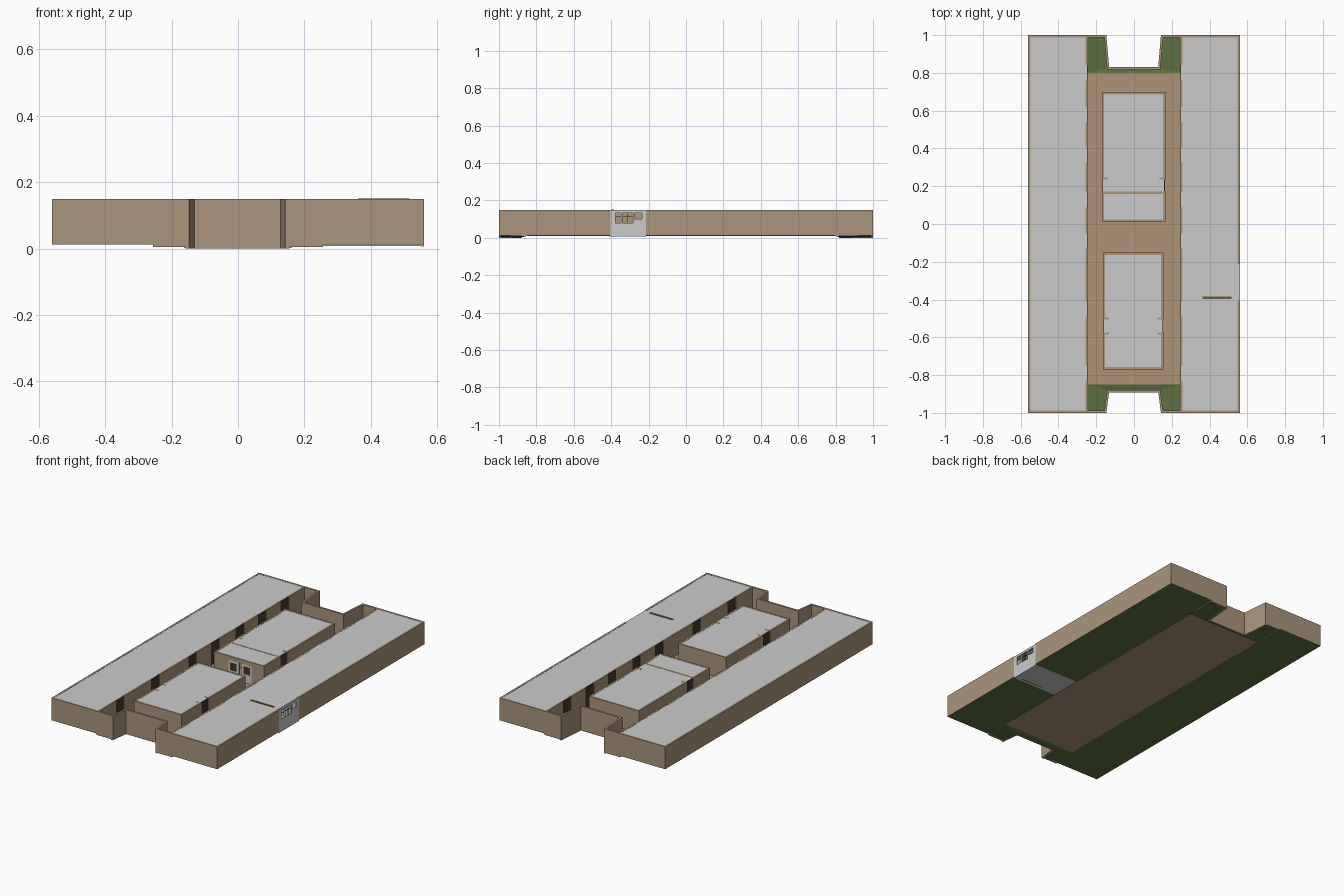
import bpy, bmesh
from mathutils import Vector

if "Cube" in bpy.data.objects:
    bpy.data.objects.remove(bpy.data.objects["Cube"])

Z0, Z1, T = 0.012, 0.149, 0.012


def mat(name, r, g, b):
    m = bpy.data.materials.new(name)
    m.diffuse_color = (r, g, b, 1)
    m.use_nodes = True
    m.node_tree.nodes["Principled BSDF"].inputs["Base Color"].default_value = m.diffuse_color
    return m


TAN = mat("tan_wall", 0.40, 0.30, 0.20)
SAND = mat("sand_paving", 0.42, 0.29, 0.18)
GREEN = mat("grass", 0.11, 0.16, 0.05)
DARK = mat("dark_door", 0.06, 0.035, 0.02)
BROWN = mat("brown_board", 0.16, 0.10, 0.05)
LIGHT = mat("light_grey", 0.60, 0.60, 0.62)


def finish(bm, name, material=None):
    bmesh.ops.recalc_face_normals(bm, faces=bm.faces)
    me = bpy.data.meshes.new(name)
    bm.to_mesh(me)
    bm.free()
    ob = bpy.data.objects.new(name, me)
    bpy.context.collection.objects.link(ob)
    if material:
        me.materials.append(material)
    return ob


def prism(bm, pts, z0, z1):
    lo = [bm.verts.new((x, y, z0)) for x, y in pts]
    hi = [bm.verts.new((x, y, z1)) for x, y in pts]
    bm.faces.new(lo[::-1])
    bm.faces.new(hi)
    n = len(pts)
    for i in range(n):
        j = (i + 1) % n
        bm.faces.new((lo[i], lo[j], hi[j], hi[i]))


def rect(bm, x0, x1, y0, y1, z0, z1):
    prism(bm, [(x0, y0), (x1, y0), (x1, y1), (x0, y1)], z0, z1)


def wall(bm, p, q, z0=Z0, z1=Z1):
    # straight wall centred on the line p-q
    p, q = Vector(p), Vector(q)
    d = (q - p).normalized() * T / 2
    n = Vector((-d.y, d.x))
    p, q = p - d, q + d
    prism(bm, [p + n, p - n, q - n, q + n], z0, z1)


def side_wall(bm, x, y0, y1, gaps):
    # wall along y, broken by door gaps
    edges = [y0] + [v for g in sorted(gaps) for v in g] + [y1]
    for a, b in zip(edges[::2], edges[1::2]):
        rect(bm, x - T / 2, x + T / 2, a, b, Z0, Z1)


def roof(name, x0, x1, y0, y1):
    bm = bmesh.new()
    rect(bm, x0, x1, y0, y1, Z1 - 0.005, Z1 - 0.001)
    finish(bm, name)


# Grass: flat under the wings, dipping towards both end notches
bm = bmesh.new()
for s in (-1, 1):
    quads = [[(.25, -1, Z0), (.558, -1, Z0), (.558, 1, Z0), (.25, 1, Z0)]]
    for e, y_in, y_n in ((1, .80, .825), (-1, .85, .88)):
        quads.append([(.25, e, Z0), (.15, e, .004), (.135, e * y_n, .002), (.25, e * y_in, .010)])
        quads.append([(.25, e * y_in, .010), (.135, e * y_n, .002), (0, e * y_n, .002), (0, e * y_in, .010)])
    for q in quads:
        bm.faces.new([bm.verts.new((s * x, y, z)) for x, y, z in q])
finish(bm, "grass")

bpy.data.objects["grass"].data.materials.append(GREEN)

# Courtyard paving
bm = bmesh.new()
rect(bm, -.25, .25, -.85, .80, .010, .013)
finish(bm, "courtyard_paving", SAND)

# Long side wings with doors facing the courtyard
door_y = [-.79, -.45, -.09, .13, .365, .58, .80]
gaps = [(y - .04, y + .04) for y in door_y]
PANEL = (-.405, -.213)
doors = bmesh.new()
for s, label in ((-1, "left"), (1, "right")):
    bm = bmesh.new()
    side_wall(bm, s * .554, -1, 1, [PANEL] if s > 0 else [])
    side_wall(bm, s * .25, -1, 1, gaps)
    for y in (-.994, .994):
        wall(bm, (s * .25, y), (s * .554, y))
    finish(bm, label + "_wing_walls", TAN)
    roof(label + "_wing_roof", *sorted((s * .25, s * .554)), -.994, .994)
    for a, b in gaps:
        rect(doors, s * .25 - .003, s * .25 + .003, a, b, Z0, Z1 - .004)

# End walls folded inwards around the notches
bm = bmesh.new()
for e, y_n in ((1, .825), (-1, .885)):
    path = [(-.25, .994), (-.152, .994), (-.137, y_n), (.134, y_n), (.148, .994), (.25, .994)]
    for i, (a, b) in enumerate(zip(path, path[1:])):
        wall(bm, (a[0], e * a[1]), (b[0], e * b[1]), .004 if i in (0, 4) else 0)
finish(bm, "notch_walls", TAN)


# Courtyard buildings with paired side doors
def block(name, x0, x1, y0, y1, gap, stubs, front_gap=None):
    bm = bmesh.new()
    for x, s in ((x0, 1), (x1, -1)):
        side_wall(bm, x, y0, y1, [gap])
        for y in stubs:
            wall(bm, (x, y), (x + s * .02, y))
        rect(doors, x - .003, x + .003, *gap, Z0, Z1 - .004)
    wall(bm, (x0, y1), (x1, y1))
    if front_gap:
        wall(bm, (x0, y0), (front_gap[0], y0))
        wall(bm, (front_gap[1], y0), (x1, y0))
        rect(bm, *front_gap, y0 - T / 2, y0 + T / 2, .125, Z1)
        wall(bm, (x0, .165), (x1, .165))
    else:
        wall(bm, (x0, y0), (x1, y0))
    finish(bm, name + "_walls", TAN)
    roof(name + "_roof", x0, x1, y0, y1)


block("rear_block", -.164, .160, .018, .692, (.175, .235), [.241], (-.08, .09))
block("front_block", -.159, .150, -.764, -.157, (-.575, -.505), [-.58, -.5])
finish(doors, "courtyard_doors", DARK)

# Light double door with side frames on the rear block
bm = bmesh.new()
for x in (-.078, .012):
    rect(bm, x, x + .075, .014, .022, Z0, .125)
finish(bm, "entrance_double_door", LIGHT)
bm = bmesh.new()
for x in (-.062, .028):
    rect(bm, x, x + .043, .0125, .0145, .065, .11)
finish(bm, "entrance_door_panes", DARK)

# Light facade panel with three window openings
bm = bmesh.new()
X = (.551, .560)
y0, y1 = PANEL
rect(bm, *X, y0, y1, .006, .080)
rect(bm, *X, y0, y1, .133, .146)
for a, b in ((y0, -.378), (-.348, -.340), (-.284, -.276), (-.236, y1)):
    rect(bm, *X, a, b, .080, .133)
rect(bm, *X, -.276, -.236, .080, .100)
finish(bm, "window_facade", LIGHT)

# Window bars
bm = bmesh.new()
rect(bm, .553, .557, -.314, -.310, .080, .133)
rect(bm, .553, .557, -.378, -.284, .112, .115)
finish(bm, "window_bars", BROWN)

# Room behind the facade: floor, partitions and board
bm = bmesh.new()
rect(bm, .256, .551, y0, y1, .008, .0125)
rect(bm, .256, .551, -.218, -.212, .008, Z1 - .005)
rect(bm, .256, .551, -.408, -.402, .008, Z1 - .005)
finish(bm, "room_shell", LIGHT)
bm = bmesh.new()
rect(bm, .362, .517, -.398, -.384, .008, .151)
finish(bm, "room_board", BROWN)
